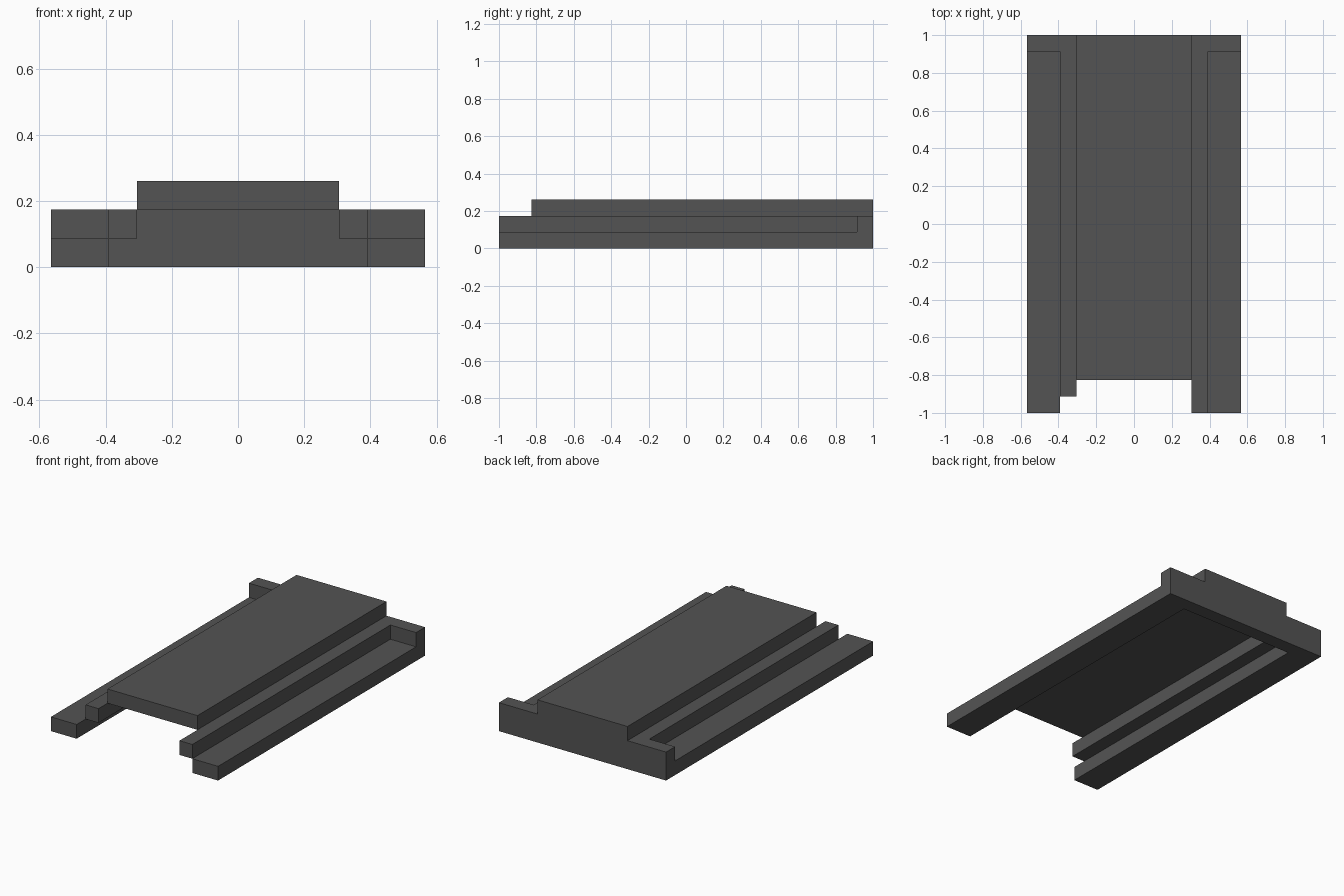
import bpy
import bmesh

cube = bpy.data.objects.get("Cube")
if cube:
    bpy.data.objects.remove(cube, do_unlink=True)

U = 2 / 23  # every part sits on this module

grey = bpy.data.materials.new("dark grey")
grey.use_nodes = True
colour = (0.088, 0.088, 0.088, 1)
grey.diffuse_color = colour
grey.node_tree.nodes["Principled BSDF"].inputs["Base Color"].default_value = colour


def box(name, low, high):
    """Box between two corners given in modules."""
    bm = bmesh.new()
    bmesh.ops.create_cube(bm, size=1)
    for v in bm.verts:
        for i in range(3):
            v.co[i] = U * (high[i] if v.co[i] > 0 else low[i])
    mesh = bpy.data.meshes.new(name)
    bm.to_mesh(mesh)
    bm.free()
    mesh.materials.append(grey)
    obj = bpy.data.objects.new(name, mesh)
    bpy.context.collection.objects.link(obj)
    return obj


# Raised centre deck and the block closing the back
box("deck", (-3.5, -9.5, 2), (3.5, 11.5, 3))
box("back_block", (-6.5, 10.5, 0), (6.5, 11.5, 2))

# Low outer rails and stepped inner rails; the right inner rail is shorter
for side, sign, inner_front in (("left", 1, -11.5), ("right", -1, -10.5)):
    x0, x1 = sorted((4.5 * sign, 6.5 * sign))
    box(side + "_outer_rail", (x0, -11.5, 0), (x1, 10.5, 1))
    x0, x1 = sorted((3.5 * sign, 4.5 * sign))
    box(side + "_inner_rail", (x0, inner_front, 1), (x1, 10.5, 2))
